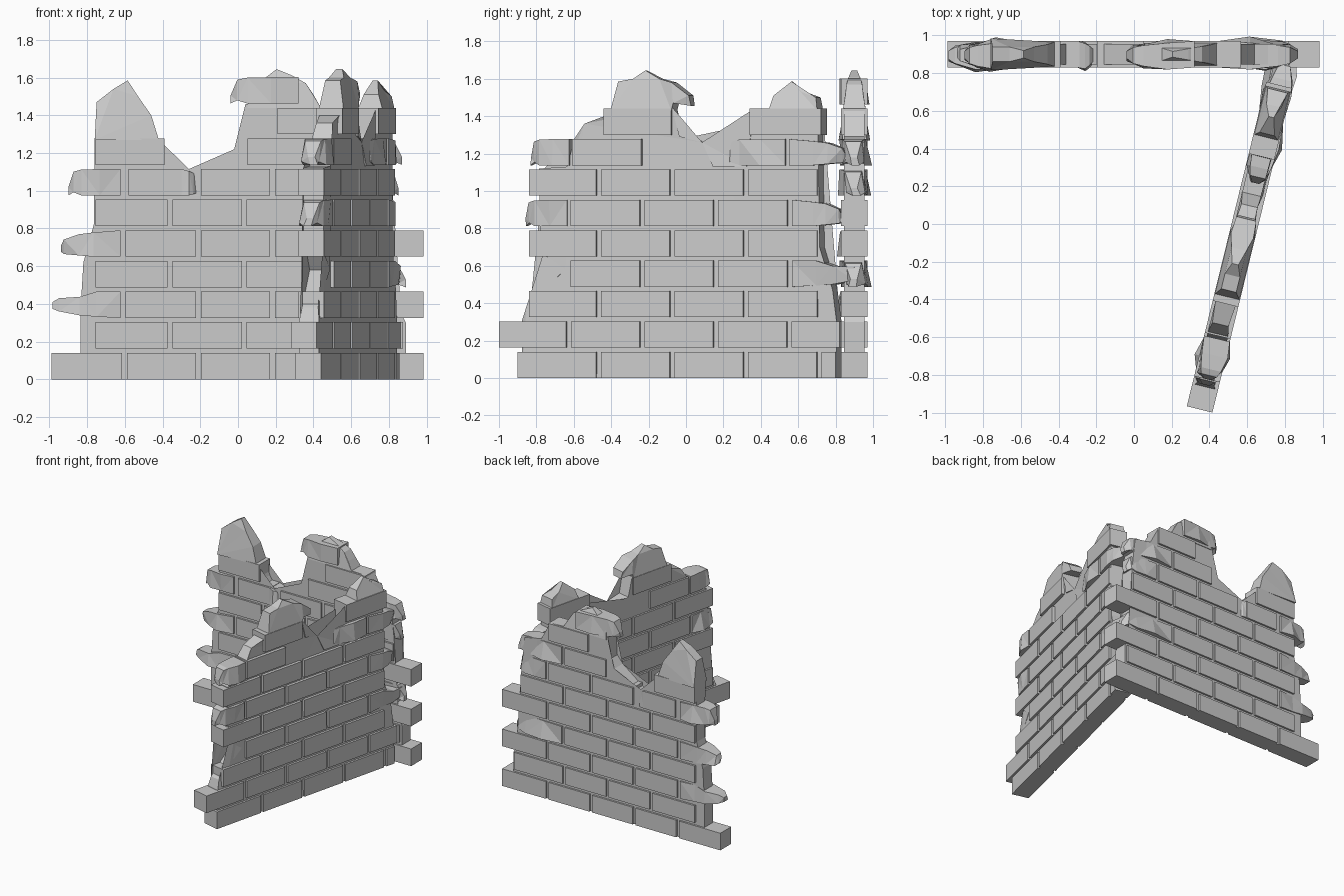
import bpy, bmesh, math, random
from mathutils import Matrix, Vector

random.seed(4)
PITCH, BRICK_H, HALF = 0.1625, 0.14, 0.07

# Wall frames: local x runs along the wall, local -y is its outer face
WALL_A = Matrix.Translation((0, 0.90, 0))
WALL_B = (Matrix.Translation((0.589, 0, 0)) @ Matrix.Rotation(math.atan2(0.971, 0.238), 4, 'Z')
          @ Matrix.Translation((0.0175, 0, 0)) @ Matrix.Diagonal((1 / 0.971, 1, 1, 1)))


def finish(name, bm, frame):
    bm.transform(frame)
    bmesh.ops.recalc_face_normals(bm, faces=bm.faces)
    me = bpy.data.meshes.new(name)
    bm.to_mesh(me)
    bm.free()
    ob = bpy.data.objects.new(name, me)
    bpy.context.collection.objects.link(ob)
    return ob


def course(name, frame, row, spans, joint):
    """Whole bricks of one row, split at the regular joints."""
    bm = bmesh.new()
    z0 = row * PITCH
    for a, b in spans:
        joints = [joint + 0.393 * k for k in range(-4, 5)]
        cuts = [j for j in joints if a + 0.08 < j < b - 0.08]
        starts = [a] + [j + 0.013 for j in cuts]
        ends = [j - 0.013 for j in cuts] + [b]
        for s, e in zip(starts, ends):
            m = (Matrix.Translation(((s + e) / 2, 0, z0 + BRICK_H / 2))
                 @ Matrix.Diagonal((e - s, 2 * HALF, BRICK_H, 1)))
            bmesh.ops.create_cube(bm, size=1, matrix=m)
    finish(name, bm, frame)


# Broken brick shapes: (distance to tip, bottom, top, half depth) as fractions
BREAKS = [
    [(0, 0, 1, 1), (0.45, 0.0, 0.92, 1.1), (0.7, 0.05, 0.85, 0.85), (0.95, 0.1, 0.65, 0.5), (1, 0.2, 0.4, 0.2)],
    [(0, 0, 1, 1), (0.35, 0.05, 1.0, 1.05), (0.6, 0.1, 0.8, 1.15), (0.9, 0.25, 0.75, 0.7), (1, 0.35, 0.6, 0.35)],
    [(0, 0, 1, 1), (0.4, 0.0, 1.0, 1.15), (0.75, 0.0, 0.98, 0.9), (0.9, 0.12, 0.9, 0.7), (1, 0.0, 0.3, 0.3)],
]


def broken(name, frame, row, a, tip, kind):
    """Brick lofted from a square end to a ragged tip."""
    bm = bmesh.new()
    z0, rings = row * PITCH, []
    for i, (u, lo, hi, h) in enumerate(BREAKS[kind]):
        x, d = a + (tip - a) * u, HALF * h
        j = 0.018 * random.uniform(-1, 1) if i else 0
        pts = [(-d + j, lo), (d + j, lo), (d * (0.75 if i else 1), hi), (-d, hi)]
        rings.append([bm.verts.new((x, y, z0 + v * BRICK_H)) for y, v in pts])
    for r, s in zip(rings, rings[1:]):
        for k in range(4):
            bm.faces.new((r[k], r[(k + 1) % 4], s[(k + 1) % 4], s[k]))
    bm.faces.new(rings[0])
    bm.faces.new(rings[-1])
    bmesh.ops.triangulate(bm, faces=[f for f in bm.faces if len(f.verts) == 4])
    finish(name, bm, frame)


def slab(name, frame, pts, half):
    """Profile in wall plane with thickness; optional third value scales depth."""
    bm = bmesh.new()
    sides = []
    for sgn in (-1, 1):
        sides.append([bm.verts.new((p[0], sgn * half * (p[2] if len(p) > 2 else 1), p[1])) for p in pts])
    f, b = sides
    n = len(pts)
    for i in range(n):
        bm.faces.new((f[i], f[(i + 1) % n], b[(i + 1) % n], b[i]))
    bmesh.ops.triangulate(bm, faces=[bm.faces.new(f), bm.faces.new(b)])
    finish(name, bm, frame)


# Mortar cores
slab("back_wall_core", WALL_A, [
    (-0.835, 0), (0.89, 0), (0.89, 0.3), (0.83, 0.42), (0.82, 1.0), (0.79, 1.26), (0.64, 1.29),
    (0.56, 1.44), (0.04, 1.46), (0.03, 1.28), (-0.02, 1.22), (-0.26, 1.04), (-0.34, 1.08),
    (-0.38, 1.15), (-0.43, 1.28), (-0.76, 1.28), (-0.765, 0.82), (-0.82, 0.62), (-0.835, 0.37)], 0.055)
slab("side_wall_core", WALL_B, [
    (-0.88, 0), (0.80, 0), (0.80, 0.31), (0.78, 0.47), (0.71, 0.7), (0.70, 1.44), (0.36, 1.44),
    (0.32, 1.13), (0.14, 1.13), (0.08, 1.26, .8), (-0.04, 1.29), (-0.08, 1.45), (-0.44, 1.40),
    (-0.55, 1.36, .8), (-0.60, 1.28), (-0.64, 1.13), (-0.79, 1.12), (-0.78, 0.67), (-0.71, 0.66),
    (-0.65, 0.58), (-0.86, 0.38, .8), (-0.88, 0.31)], 0.055)

# Whole bricks, row by row
ROWS_A = [[(-0.99, 0.985)], [(-0.757, 0.875)], [(-0.597, 0.985)], [(-0.757, 0.42)], [(-0.597, 0.985)],
          [(-0.757, 0.82)], [(-0.58, -0.29), (-0.197, 0.567)], [(-0.757, -0.39), (0.05, 0.42)],
          [(0.21, 0.567)]]
ROWS_B = [[(-0.90, 0.80)], [(-1.0, 0.82)], [(-0.84, 0.70)], [(-0.617, 0.54)], [(-0.84, 0.70)],
          [(-0.617, 0.54)], [(-0.84, 0.70)], [(-0.61, -0.24)], [(-0.44, -0.08), (0.34, 0.72)]]
for i, (ra, rb) in enumerate(zip(ROWS_A, ROWS_B)):
    course(f"back_wall_bricks_{i}", WALL_A, i, ra, 0.033 if i % 2 else -0.21)
    course(f"side_wall_bricks_{i}", WALL_B, i, rb, -0.235 if i % 2 else -0.075)

# Broken bricks at the ragged edges: (row, square end, tip, shape)
for i, d in enumerate([(2, -0.623, -0.985, 1), (4, -0.623, -0.94, 0), (6, -0.623, -0.90, 2),
                       (6, -0.30, -0.21, 0), (3, 0.445, 0.89, 2), (6, 0.593, 0.85, 2),
                       (7, 0.445, 0.87, 2), (9, 0.32, -0.04, 2)]):
    broken(f"back_wall_broken_brick_{i}", WALL_A, *d)
for i, d in enumerate([(3, 0.565, 0.93, 1), (5, -0.637, -0.87, 2), (5, 0.565, 0.82, 0),
                       (7, -0.625, -0.84, 2), (7, 0.53, 0.20, 2), (7, 0.55, 0.84, 0)]):
    broken(f"side_wall_broken_brick_{i}", WALL_B, *d)

# Ragged peaks on top of the walls
slab("back_wall_left_peak", WALL_A, [
    (-0.76, 1.27, 1.3), (-0.42, 1.27, 1), (-0.46, 1.4, .8), (-0.53, 1.5, .6), (-0.585, 1.585, .3),
    (-0.66, 1.54, .6), (-0.75, 1.47, .6)], 0.065)
slab("back_wall_right_peak", WALL_A, [
    (0.05, 1.44), (0.44, 1.44), (0.40, 1.51, .8), (0.36, 1.57, .7), (0.29, 1.61, .5), (0.205, 1.645, .25),
    (0.12, 1.58, .7), (0.06, 1.54, .8)], 0.06)
slab("side_wall_middle_peak", WALL_B, [
    (-0.405, 1.43), (-0.08, 1.43), (-0.07, 1.47), (0.02, 1.455, .6), (0.01, 1.51, .8), (-0.08, 1.58, .9),
    (-0.15, 1.60, .6), (-0.23, 1.645, .25), (-0.29, 1.60, .6), (-0.37, 1.585, .6)], 0.068)
slab("side_wall_end_peak", WALL_B, [
    (0.44, 1.43), (0.70, 1.43), (0.69, 1.50, .8), (0.61, 1.53, .6), (0.55, 1.585, .2), (0.46, 1.51, .6)], 0.068)
